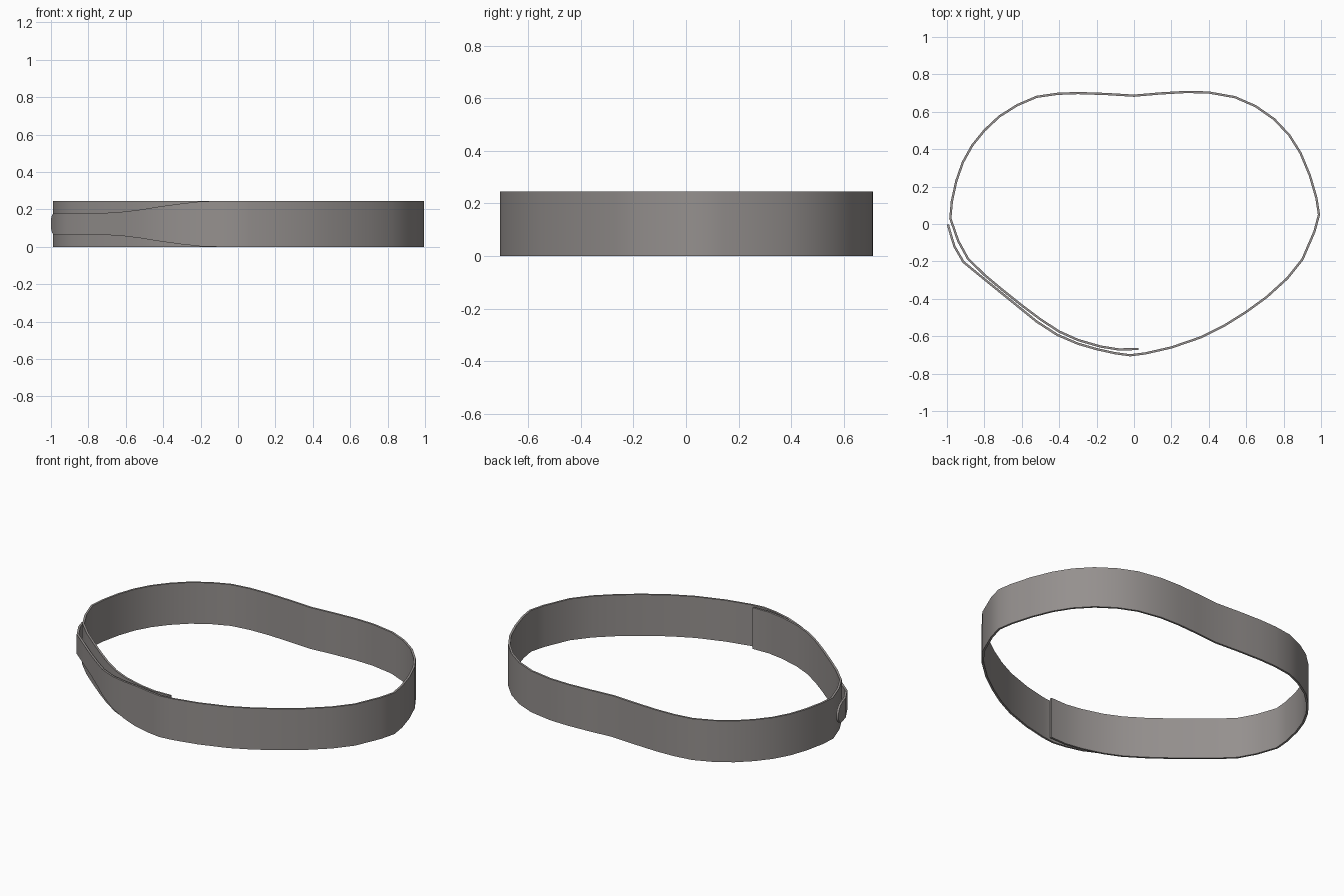
import bpy, bmesh, math
from mathutils import Vector

HEIGHT, HALF_T = 0.245, 0.006
MID = HEIGHT / 2

# Full-width band: inner end, clockwise round the waist to the front
band = [(0.025, -0.668), (-0.08, -0.671), (-0.18, -0.655), (-0.3, -0.62), (-0.4, -0.575),
        (-0.5, -0.51), (-0.6, -0.435), (-0.7, -0.355), (-0.8, -0.272), (-0.888, -0.185),
        (-0.94, -0.09), (-0.982, 0.03), (-0.974, 0.12), (-0.95, 0.23), (-0.915, 0.33),
        (-0.865, 0.42), (-0.8, 0.5), (-0.72, 0.575), (-0.625, 0.635), (-0.52, 0.68),
        (-0.41, 0.696), (-0.3, 0.7), (-0.15, 0.695), (0, 0.686), (0.14, 0.698),
        (0.28, 0.706), (0.4, 0.703), (0.54, 0.678), (0.65, 0.63), (0.75, 0.56),
        (0.83, 0.475), (0.89, 0.38), (0.94, 0.26), (0.975, 0.14), (0.989, 0.05),
        (0.965, -0.04), (0.9, -0.19), (0.82, -0.29), (0.71, -0.39), (0.6, -0.47),
        (0.48, -0.545), (0.36, -0.605), (0.2, -0.66), (0.06, -0.692), (-0.02, -0.702)]
# Tapering tongue that overlaps the outside: x, y, half height
tongue = [(-0.1, -0.691, 0.1225), (-0.2, -0.669, 0.12), (-0.3, -0.64, 0.109),
          (-0.41, -0.593, 0.094), (-0.52, -0.522, 0.076), (-0.6, -0.457, 0.066),
          (-0.7, -0.376, 0.059), (-0.8, -0.295, 0.058), (-0.912, -0.203, 0.058),
          (-0.96, -0.12, 0.058), (-0.977, -0.065, 0.058), (-0.985, -0.037, 0.052),
          (-0.990, -0.020, 0.042), (-0.993, -0.009, 0.029), (-0.9945, -0.003, 0.015)]

sections = [(x, y, MID) for x, y in band] + tongue
pts = [Vector((x, y)) for x, y, _ in sections]

# Sweep a thin rectangular section along the path
bm = bmesh.new()
rings = []
for i, p in enumerate(pts):
    d = (pts[min(i + 1, len(pts) - 1)] - pts[max(i - 1, 0)]).normalized()
    n = Vector((-d.y, d.x)) * HALF_T
    h = sections[i][2]
    rings.append([bm.verts.new((p.x + s * n.x, p.y + s * n.y, MID + t * h))
                  for s, t in ((-1, -1), (1, -1), (1, 1), (-1, 1))])
for a, b in zip(rings, rings[1:]):
    for k in range(4):
        m = (k + 1) % 4
        bm.faces.new((a[k], a[m], b[m], b[k]))
bm.faces.new(rings[0])
bm.faces.new(rings[-1])
bmesh.ops.recalc_face_normals(bm, faces=bm.faces)

mesh = bpy.data.meshes.new("belt_strap")
bm.to_mesh(mesh)
bm.free()
mat = bpy.data.materials.new("warm grey")
mat.diffuse_color = (0.30, 0.28, 0.272, 1)
mesh.materials.append(mat)
strap = bpy.data.objects.new("belt_strap", mesh)
bpy.context.collection.objects.link(strap)

# Smooth strap faces with sharp rims
bpy.context.view_layer.objects.active = strap
strap.select_set(True)
bpy.ops.object.shade_smooth_by_angle(angle=math.radians(40))
